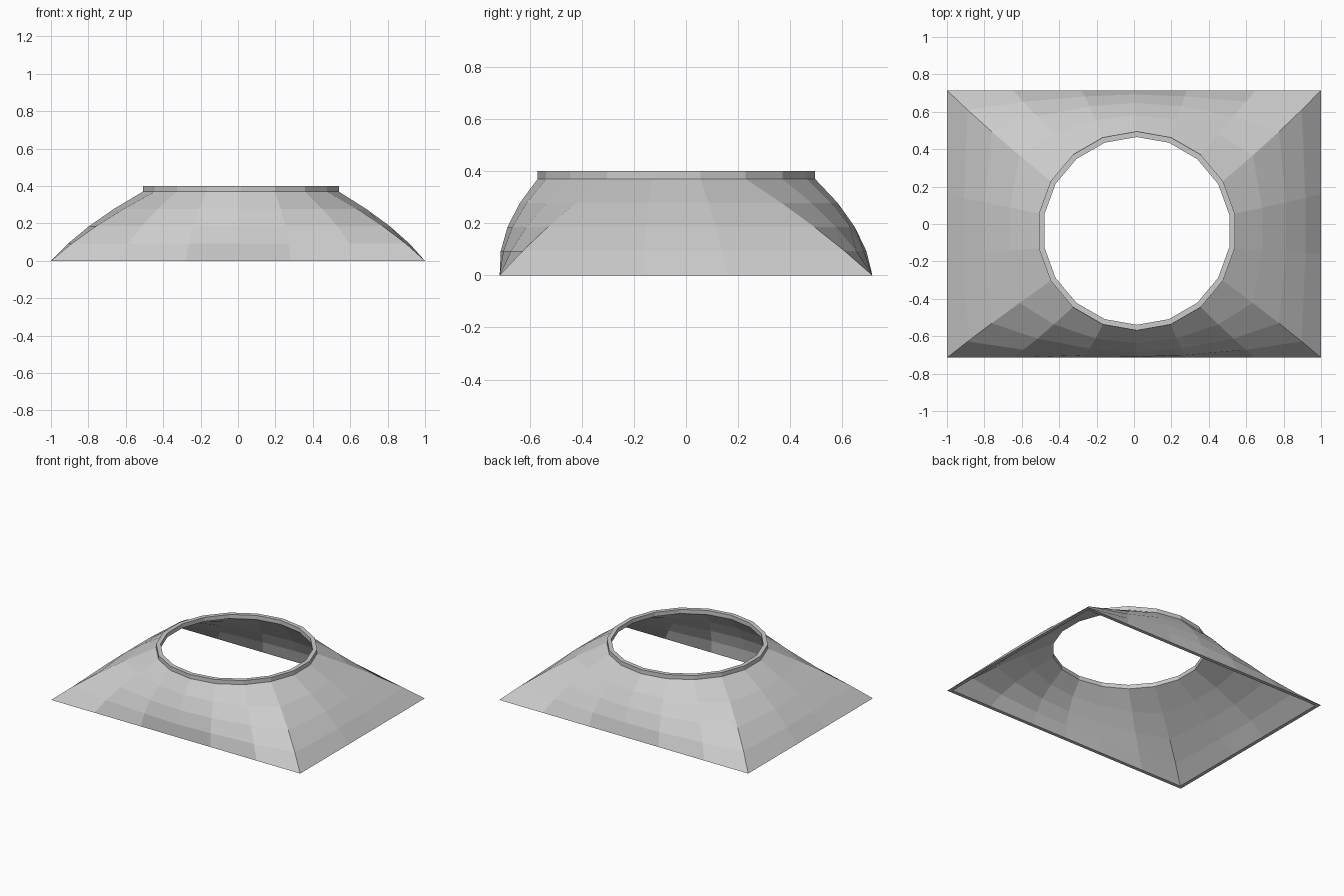
import bpy, bmesh
from math import cos, sin, radians
from mathutils import Vector

if "Cube" in bpy.data.objects:
    bpy.data.objects.remove(bpy.data.objects["Cube"])

SIDES = 18
CENTER = Vector((0.015, -0.037))
HX, HY = 1.0, 0.715
COLLAR_Z, TOP_Z = 0.37, 0.40


def circle(radius):
    # vertices every 20 degrees, starting with the one that meets the +x -y corner
    return [CENTER + radius * Vector((cos(radians(a)), sin(radians(a))))
            for a in range(-30, 330, 20)]


def rectangle(inset):
    # 3 segments on each short side, 6 on each long side
    x, y = HX - inset, HY - inset
    short = [-y, -0.16, 0.16]
    long = [x, 0.65, 0.28, 0, -0.28, -0.65]
    half = [Vector((x, v)) for v in short] + [Vector((u, y)) for u in long]
    return half + [-p for p in half]


def loft(radius, inset, bulge=0.043, steps=4):
    # rings from rectangular base to round collar, bulging outward
    rings = []
    for i in range(steps + 1):
        t = i / steps
        ring = []
        for b, c in zip(rectangle(inset), circle(radius)):
            out = (c - CENTER).normalized()
            p = b.lerp(c, t) + out * bulge * 4 * t * (1 - t)
            ring.append((p.x, p.y, COLLAR_Z * t))
        rings.append(ring)
    rings.append([(p.x, p.y, TOP_Z) for p in circle(radius)])
    return rings


# square-to-round shell with collar: outer skin up, inner skin back down
rings = loft(0.532, 0.0) + loft(0.502, 0.025)[::-1]
bm = bmesh.new()
verts = [[bm.verts.new(p) for p in ring] for ring in rings]
for k, lower in enumerate(verts):
    upper = verts[(k + 1) % len(verts)]
    for i in range(SIDES):
        j = (i + 1) % SIDES
        bm.faces.new((lower[i], lower[j], upper[j], upper[i]))
bmesh.ops.recalc_face_normals(bm, faces=bm.faces)

mesh = bpy.data.meshes.new("transition_shell")
bm.to_mesh(mesh)
bm.free()
bpy.context.collection.objects.link(bpy.data.objects.new("transition_shell", mesh))
